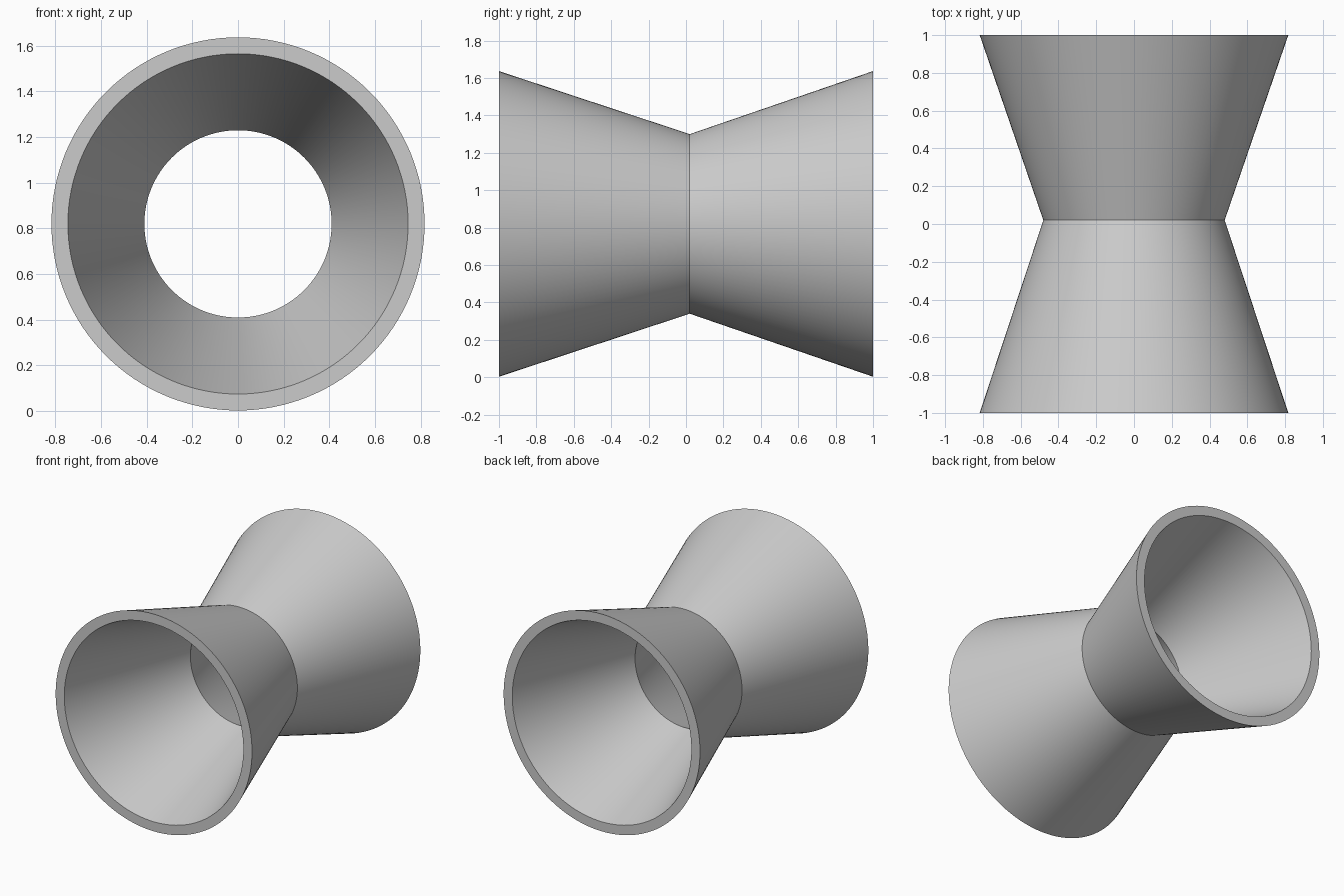
import bpy, bmesh, math
from mathutils import Matrix, Vector

cube = bpy.data.objects.get("Cube")
if cube:
    bpy.data.objects.remove(cube, do_unlink=True)

SIDES = 128
CENTRE_Z = 0.82
WAIST_Y = 0.02

grey = bpy.data.materials.new("light_grey")
grey.use_nodes = True
colour = (0.6, 0.6, 0.6, 1)
grey.diffuse_color = colour
grey.node_tree.nodes["Principled BSDF"].inputs["Base Color"].default_value = colour

# Wall section as (radius, y): outer skin front to back, then inner skin back to front
section = [(0.817, -1), (0.48, WAIST_Y), (0.817, 1),
           (0.745, 1), (0.41, WAIST_Y), (0.745, -1)]

# Spin the section around the y axis, one ring of vertices per section point
bm = bmesh.new()
rings = []
for radius, y in section:
    angles = [math.tau * i / SIDES for i in range(SIDES)]
    rings.append([bm.verts.new((radius * math.cos(a), y, CENTRE_Z + radius * math.sin(a)))
                  for a in angles])
for ring, following in zip(rings, rings[1:] + rings[:1]):
    for i in range(SIDES):
        j = (i + 1) % SIDES
        bm.faces.new((ring[i], ring[j], following[j], following[i]))
bmesh.ops.recalc_face_normals(bm, faces=bm.faces)

mesh = bpy.data.meshes.new("double_cone_tube")
bm.to_mesh(mesh)
bm.free()
mesh.materials.append(grey)
tube = bpy.data.objects.new("double_cone_tube", mesh)
bpy.context.collection.objects.link(tube)

# Smooth round walls, crisp rims and waist
bpy.ops.object.select_all(action='DESELECT')
tube.select_set(True)
bpy.context.view_layer.objects.active = tube
bpy.ops.object.shade_smooth_by_angle(angle=math.radians(25))
